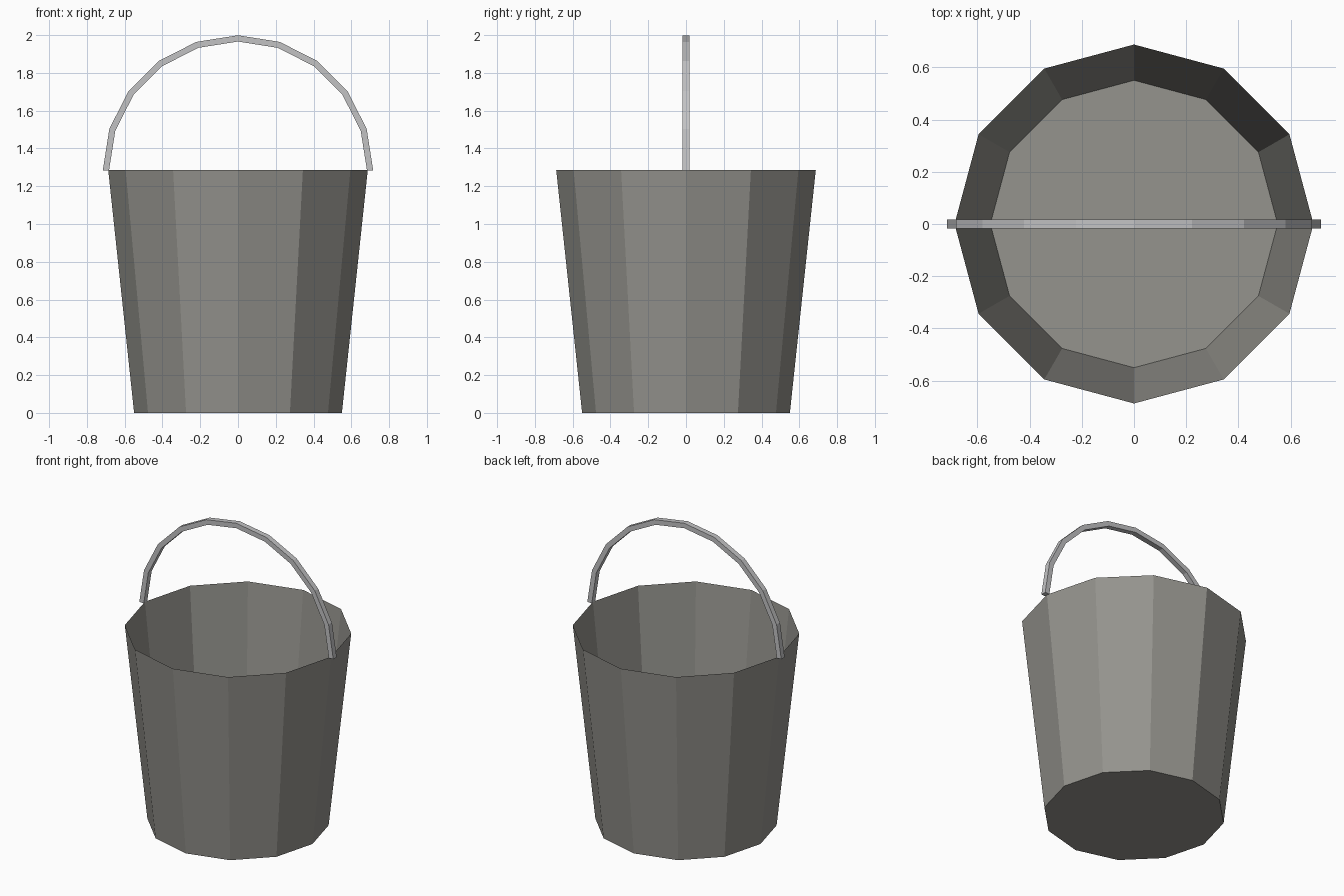
import bpy, bmesh, math

if "Cube" in bpy.data.objects:
    bpy.data.objects.remove(bpy.data.objects["Cube"])

def material(name, rgb):
    m = bpy.data.materials.new(name)
    m.diffuse_color = (*rgb, 1)
    m.use_nodes = True
    m.node_tree.nodes["Principled BSDF"].inputs["Base Color"].default_value = m.diffuse_color
    return m

def add_object(name, bm, mat):
    mesh = bpy.data.meshes.new(name)
    bm.to_mesh(mesh)
    bm.free()
    mesh.materials.append(mat)
    ob = bpy.data.objects.new(name, mesh)
    bpy.context.collection.objects.link(ob)
    return ob

SIDES, R_BASE, R_RIM, HEIGHT = 12, 0.55, 0.687, 1.285
bucket_grey = material("bucket_grey", (0.30, 0.295, 0.27))
handle_grey = material("handle_grey", (0.54, 0.54, 0.55))

# Bucket: open, thin-walled tapered shell with a floor
bm = bmesh.new()
rings = []
for r, z in ((R_BASE, 0), (R_RIM, HEIGHT)):
    rings.append([bm.verts.new((r * math.cos(a), r * math.sin(a), z))
                  for a in (2 * math.pi * i / SIDES for i in range(SIDES))])
low, high = rings
for i in range(SIDES):
    j = (i + 1) % SIDES
    bm.faces.new((low[i], low[j], high[j], high[i]))
bm.faces.new(low[::-1])
add_object("bucket", bm, bucket_grey)

# Handle: square bar swept along a half circle of ten segments
SEGMENTS, R_IN, R_OUT, HALF = 10, 0.683, 0.716, 0.018
bm = bmesh.new()
sections = []
for i in range(SEGMENTS + 1):
    a = math.pi * i / SEGMENTS
    sections.append([bm.verts.new((r * math.cos(a), y, HEIGHT - 0.002 + r * math.sin(a)))
                     for r, y in ((R_IN, -HALF), (R_OUT, -HALF), (R_OUT, HALF), (R_IN, HALF))])
for s, t in zip(sections, sections[1:]):
    for k in range(4):
        n = (k + 1) % 4
        bm.faces.new((s[k], s[n], t[n], t[k]))
bm.faces.new(sections[0][::-1])
bm.faces.new(sections[-1])
bmesh.ops.recalc_face_normals(bm, faces=bm.faces)
add_object("handle", bm, handle_grey)
